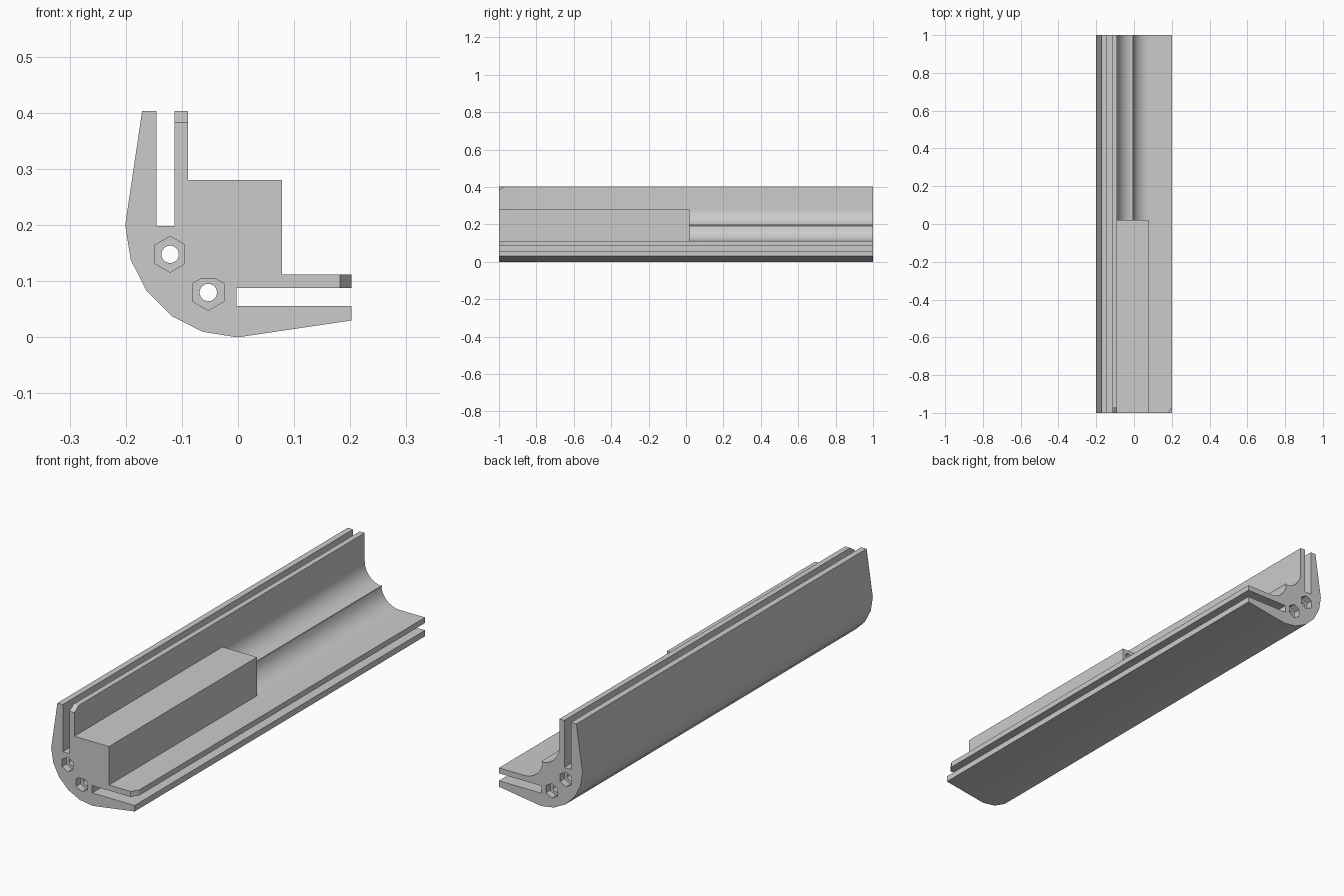
import bpy, bmesh
from math import sin, cos, pi, radians
from mathutils import Vector

old = bpy.data.objects.get("Cube")
if old:
    bpy.data.objects.remove(old)

MID = 0.201          # shift from profile coordinates to centred x

grey = bpy.data.materials.new("plain grey")
grey.use_nodes = True
grey.diffuse_color = (0.6, 0.6, 0.6, 1)
grey.node_tree.nodes["Principled BSDF"].inputs["Base Color"].default_value = (0.6, 0.6, 0.6, 1)


def prism(name, profile, y0, y1):
    """Extrude an (x, z) profile along y."""
    bm = bmesh.new()
    face = bm.faces.new([bm.verts.new((u - MID, y0, z)) for u, z in profile])
    ext = bmesh.ops.extrude_face_region(bm, geom=[face])["geom"]
    bmesh.ops.translate(bm, verts=[v for v in ext if isinstance(v, bmesh.types.BMVert)],
                        vec=(0, y1 - y0, 0))
    bmesh.ops.recalc_face_normals(bm, faces=bm.faces)
    me = bpy.data.meshes.new(name)
    bm.to_mesh(me)
    bm.free()
    ob = bpy.data.objects.new(name, me)
    bpy.context.collection.objects.link(ob)
    me.materials.append(grey)
    return ob


def ring(centre, r, n, start=0.0):
    return [(centre[0] + r * cos(start + 2 * pi * i / n),
             centre[1] + r * sin(start + 2 * pi * i / n)) for i in range(n)]


def swap(points):
    """Mirror a profile across its diagonal."""
    return [(z, u) for u, z in reversed(points)]


def cut(ob, cutter):
    mod = ob.modifiers.new("cut", "BOOLEAN")
    mod.operation = "DIFFERENCE"
    mod.solver = "EXACT"
    mod.object = cutter
    bpy.context.view_layer.objects.active = ob
    bpy.ops.object.modifier_apply(modifier=mod.name)
    bpy.data.objects.remove(cutter)


# Lower half of the cross-section: rounded back, outer lip, slot, inner lip, cradle
half = [(0.2 - 0.2 * sin(radians(a)), 0.2 - 0.2 * cos(radians(a))) for a in (36, 18, 0)]
half += [(0.403, 0.030), (0.403, 0.056), (0.198, 0.056), (0.198, 0.088),
         (0.403, 0.088), (0.403, 0.112)]
half += [(0.28 - 0.088 * sin(radians(a)), 0.2 - 0.088 * cos(radians(a)))
         for a in range(0, 86, 9)]
ridge = [(0.197, 0.197)]
rail = prism("slotted_rail", half + ridge + swap(half), -1, 1)

# Screw holes with hexagonal nut pockets at both ends
for c in ((0.080, 0.148), (0.148, 0.080)):
    cut(rail, prism("screw_hole_cutter", ring(c, 0.0155, 24), -1.1, 1.1))
    for y0, y1 in ((-1.1, -0.97), (0.97, 1.1)):
        cut(rail, prism("nut_pocket_cutter", ring(c, 0.032, 6, pi / 2), y0, y1))


# Bevelled front corners of the two inner lips
def corner_cutter(upright):
    bm = bmesh.new()
    pts = [(0.383, -1.0), (0.403, -0.97), (0.42, -0.9445), (0.42, -1.03), (0.363, -1.03)]
    low, high = 0.075, 0.12
    place = lambda u, y, t: Vector((t - MID, y, u)) if upright else Vector((u - MID, y, t))
    face = bm.faces.new([bm.verts.new(place(u, y, low)) for u, y in pts])
    ext = bmesh.ops.extrude_face_region(bm, geom=[face])["geom"]
    move = place(0, 0, high) - place(0, 0, low)
    bmesh.ops.translate(bm, verts=[v for v in ext if isinstance(v, bmesh.types.BMVert)], vec=move)
    bmesh.ops.recalc_face_normals(bm, faces=bm.faces)
    me = bpy.data.meshes.new("corner_cutter")
    bm.to_mesh(me)
    bm.free()
    ob = bpy.data.objects.new("corner_cutter", me)
    bpy.context.collection.objects.link(ob)
    return ob


for upright in (False, True):
    cut(rail, corner_cutter(upright))

# Solid block filling the front half of the cradle, with a small blind hole behind
block = prism("front_block", [(0.105, 0.105), (0.279, 0.105), (0.279, 0.28), (0.105, 0.28)],
              -1, 0.02)
cut(block, prism("pin_hole_cutter", ring((0.25, 0.25), 0.015, 24), -0.08, 0.1))

# Fuse block and rail into one body
mod = rail.modifiers.new("fuse", "BOOLEAN")
mod.operation = "UNION"
mod.solver = "EXACT"
mod.object = block
bpy.context.view_layer.objects.active = rail
bpy.ops.object.modifier_apply(modifier=mod.name)
bpy.data.objects.remove(block)

bpy.ops.object.select_all(action="DESELECT")
rail.select_set(True)
bpy.ops.object.shade_smooth_by_angle(angle=radians(30))
